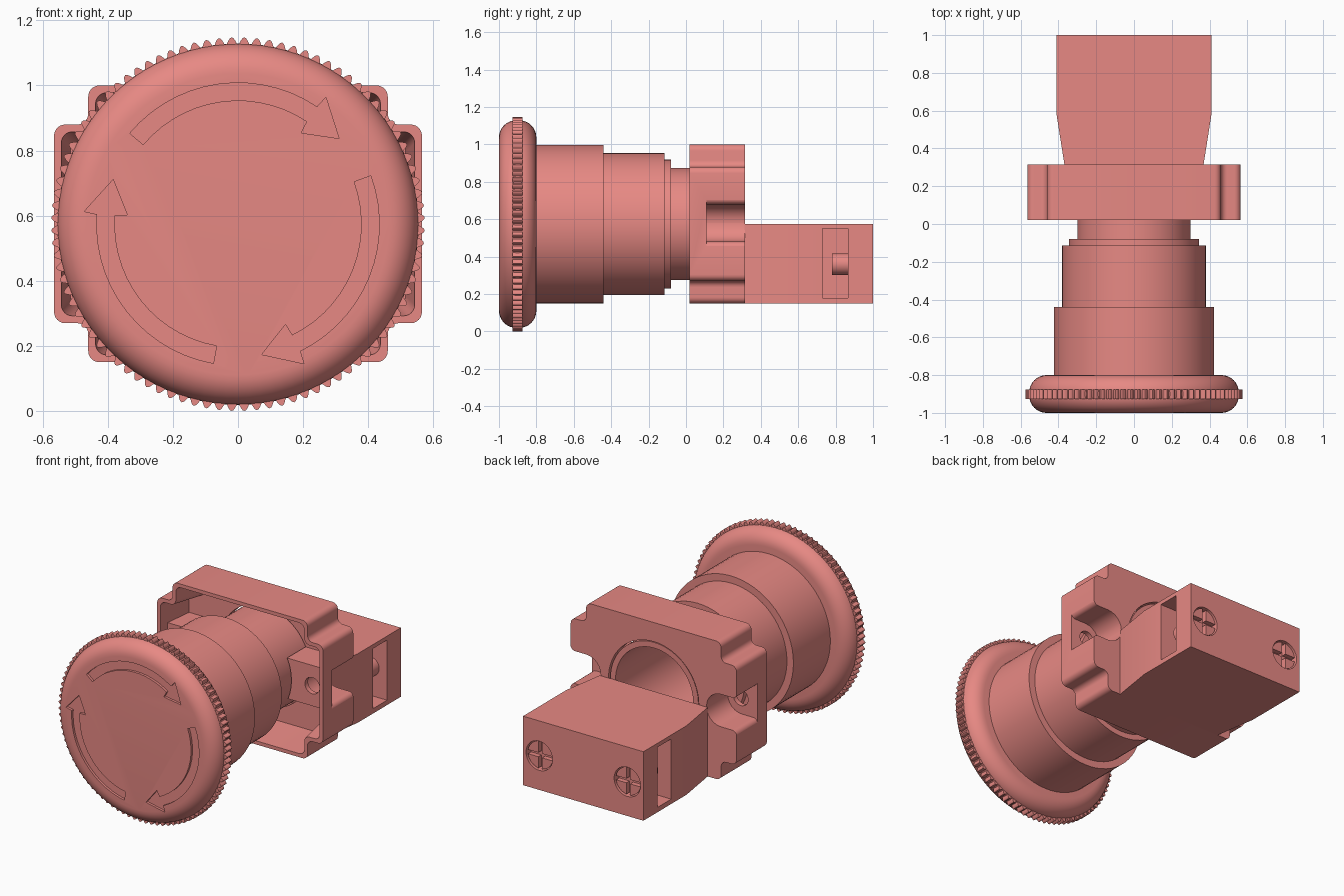
import bpy, bmesh, math
from math import sin, cos, pi, radians

if "Cube" in bpy.data.objects:
    bpy.data.objects.remove(bpy.data.objects["Cube"])

CZ = 0.574  # height of the button axis

mat = bpy.data.materials.new("red_plastic")
mat.diffuse_color = (0.8, 0.25, 0.23, 1)
mat.use_nodes = True
mat.node_tree.nodes["Principled BSDF"].inputs["Base Color"].default_value = mat.diffuse_color


def loft(name, rings):
    """Skin a list of equal-length closed rings and cap both ends."""
    bm = bmesh.new()
    vs = [[bm.verts.new(p) for p in ring] for ring in rings]
    n = len(vs[0])
    for a, b in zip(vs, vs[1:]):
        for i in range(n):
            j = (i + 1) % n
            bm.faces.new((a[i], a[j], b[j], b[i]))
    bm.faces.new(vs[0])
    bm.faces.new(vs[-1])
    bmesh.ops.recalc_face_normals(bm, faces=bm.faces)
    me = bpy.data.meshes.new(name)
    bm.to_mesh(me)
    bm.free()
    ob = bpy.data.objects.new(name, me)
    bpy.context.collection.objects.link(ob)
    me.materials.append(mat)
    return ob


def lathe(name, profile, n=64, cx=0, cz=CZ):
    """Revolve (radius, y) points around an axis parallel to y."""
    return loft(name, [[(cx + r * cos(2 * pi * i / n), y, cz + r * sin(2 * pi * i / n))
                        for i in range(n)] for r, y in profile])


def prism(name, pts, y0, y1):
    """Extrude an (x, z) outline along y."""
    return loft(name, [[(x, y, z) for x, z in pts] for y in (y0, y1)])


def box(name, x0, x1, y0, y1, z0, z1):
    return prism(name, [(x0, z0), (x1, z0), (x1, z1), (x0, z1)], y0, y1)


def round_poly(pts, radii, steps=6):
    """Round the right-angled corners of an outline."""
    out = []
    for i, p in enumerate(pts):
        q, s, r = pts[i - 1], pts[(i + 1) % len(pts)], radii[i]
        if r == 0:
            out.append(p)
            continue
        d1 = [(a - b) / math.dist(q, p) for a, b in zip(q, p)]
        d2 = [(a - b) / math.dist(s, p) for a, b in zip(s, p)]
        for k in range(steps + 1):
            t = pi / 2 * k / steps
            out.append(tuple(p[m] + r * (d1[m] + d2[m]) - r * (cos(t) * d2[m] + sin(t) * d1[m])
                             for m in (0, 1)))
    return out


def boolean(ob, cutter, op='DIFFERENCE'):
    """Apply a boolean and discard the cutter."""
    mod = ob.modifiers.new("bool", 'BOOLEAN')
    mod.operation, mod.object, mod.solver = op, cutter, 'EXACT'
    bpy.context.view_layer.objects.active = ob
    bpy.ops.object.modifier_apply(modifier=mod.name)
    bpy.data.objects.remove(cutter)


# mushroom head with rounded rim
R, f = 0.555, 0.092
prof = [(R - f + f * sin(a), -1 + f - f * cos(a)) for a in [pi / 2 * k / 8 for k in range(9)]]
prof += [(r, -1.8 - y) for r, y in reversed(prof)]
head = lathe("mushroom_head", prof, 96)

# three engraved turn arrows
for k in range(3):
    def pol(r, deg):
        a = radians(deg - 120 * k)
        return (r * cos(a), CZ + r * sin(a))
    degs = [140 - 84 * i / 14 for i in range(15)]
    arrow = [pol(0.434, d) for d in degs] + [pol(0.474, 55.3), pol(0.407, 40.3), pol(0.341, 55.3)]
    arrow += [pol(0.38, d) for d in reversed(degs)]
    boolean(head, prism("arrow_cutter", arrow, -1.05, -0.985))

# knurled grip ring
teeth, sub = 92, 8
ring = []
for i in range(teeth * sub):
    a = 2 * pi * i / (teeth * sub)
    r = 0.546 + 0.028 * abs(sin(pi * i / sub))
    ring.append((r * sin(a), CZ + r * cos(a)))
prism("knurled_ring", ring, -0.927, -0.875)

# stepped barrel, hollow at the back
lathe("head_collar", [(0.424, -0.82), (0.424, -0.44), (0.3, -0.44)])
lathe("barrel", [(0.38, -0.46), (0.38, -0.115), (0.345, -0.115), (0.345, -0.08), (0.3, -0.08),
                 (0.3, 0.308), (0.265, 0.308), (0.265, -0.3)])


# mounting bracket: cross-shaped shell open at the front
def cross(inset, y):
    a, b, c, d = [v - inset for v in (0.565, 0.46, 0.425, 0.305)]
    q = [(a, d), (b, d), (b, c)]
    pts = q + [(-x, z) for x, z in reversed(q)]
    pts += [(-x, -z) for x, z in pts]
    return [(x, y, 0.575 + z) for x, z in round_poly(pts, [0.034] * 12)]


bracket = loft("mounting_bracket", [cross(0, 0.02), cross(0, 0.315)])
boolean(bracket, loft("pocket_cutter", [cross(0.02, 0.0), cross(0.05, 0.26)]))
for s in (-1, 1):
    x0, x1 = sorted((s * 0.27, s * 0.55))
    boolean(bracket, box("screw_boss", x0, x1, 0.08, 0.29, 0.455, 0.705), 'UNION')
boolean(bracket, lathe("bore_cutter", [(0.308, -0.1), (0.308, 0.5)]))
for s in (-1, 1):
    # rounded side notch and its screw hole
    notch = [(0.7, 0.78), (0.566, 0.78), (0.566, 0.68), (0.36, 0.68),
             (0.36, 0.48), (0.566, 0.48), (0.566, 0.38), (0.7, 0.38)]
    pts = round_poly(notch, [0, 0, 0.03, 0.099, 0.099, 0.03, 0, 0])
    boolean(bracket, prism("notch_cutter", [(s * x, z) for x, z in pts], 0.11, 0.4))
    boolean(bracket, lathe("hole_cutter", [(0.05, 0.0), (0.05, 0.2)], 32, s * 0.45, 0.58))

# contact block, tapered toward the bracket
plan = [(0.368, 0.313), (0.41, 0.58), (0.41, 1.0)]
plan += [(-x, y) for x, y in reversed(plan)]
block = loft("contact_block", [[(x, y, z) for x, y in plan] for z in (0.15, 0.575)])
for s in (-1, 1):
    # side terminal window and screw hole
    x0, x1 = sorted((s * 0.2, s * 0.5))
    boolean(block, box("window_cutter", x0, x1, 0.73, 0.865, 0.18, 0.55))
    boolean(block, lathe("screw_hole_cutter", [(0.09, 0.93), (0.09, 1.1)], 32, s * 0.3, 0.36))
    # cross-slotted terminal screw
    screw = lathe("terminal_screw", [(0.057, 0.78), (0.057, 0.94), (0.084, 0.94), (0.084, 0.99)],
                  32, s * 0.3, 0.36)
    for w, h in ((0.1, 0.013), (0.013, 0.1)):
        boolean(screw, box("slot_cutter", s * 0.3 - w, s * 0.3 + w, 0.96, 1.1, 0.36 - h, 0.36 + h))

# smooth shading with sharp edges kept
bpy.ops.object.select_all(action='SELECT')
bpy.context.view_layer.objects.active = head
bpy.ops.object.shade_smooth_by_angle(angle=radians(30))
